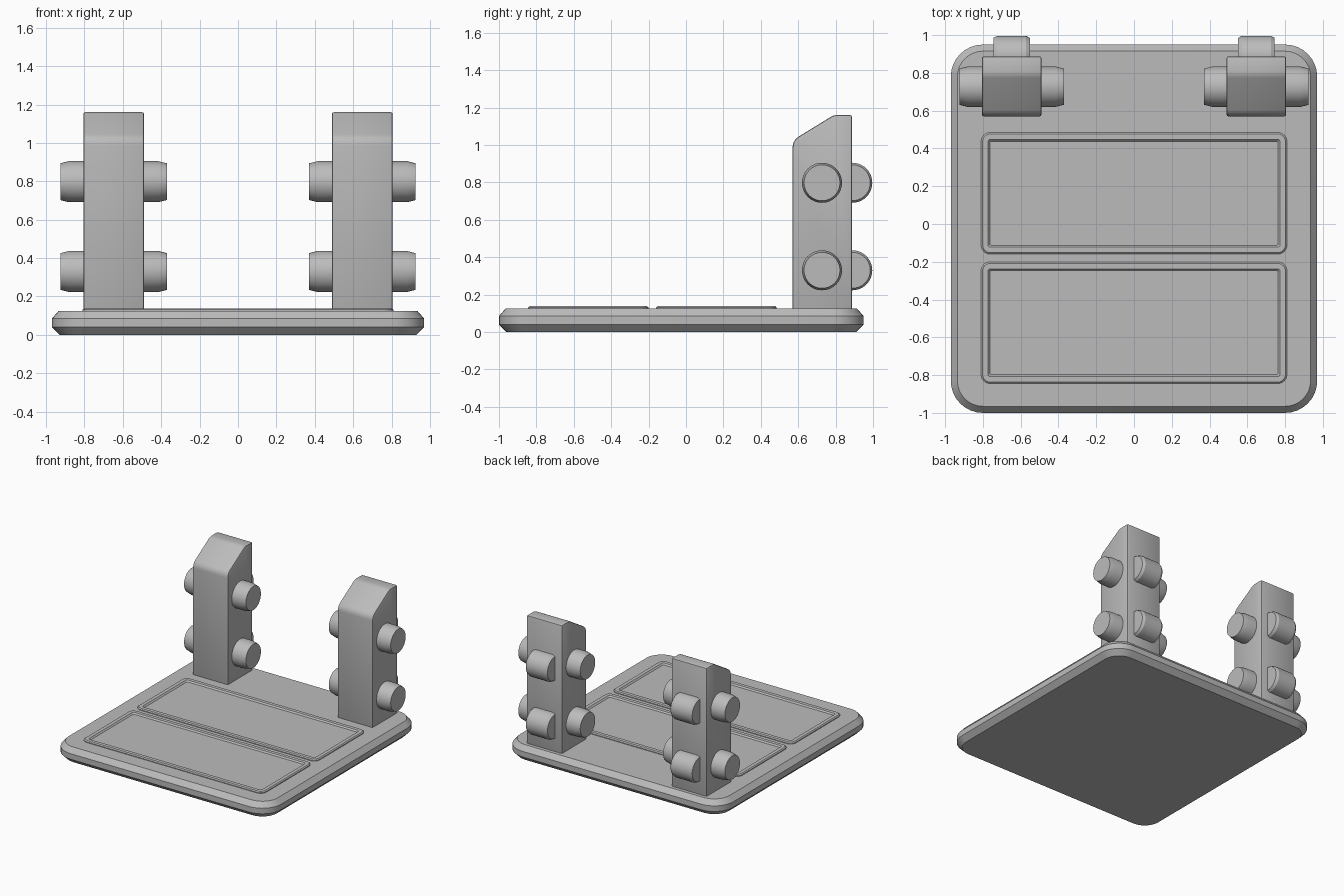
import bpy, bmesh, math
from mathutils import Vector

if "Cube" in bpy.data.objects:
    bpy.data.objects.remove(bpy.data.objects["Cube"], do_unlink=True)

grey = bpy.data.materials.new("plain_grey")
grey.use_nodes = True
grey.diffuse_color = (0.5, 0.5, 0.5, 1)
grey.node_tree.nodes["Principled BSDF"].inputs["Base Color"].default_value = (0.5, 0.5, 0.5, 1)


def finish(bm, name, angle=30, bevel=0):
    bmesh.ops.recalc_face_normals(bm, faces=bm.faces)
    mesh = bpy.data.meshes.new(name)
    bm.to_mesh(mesh)
    bm.free()
    mesh.materials.append(grey)
    ob = bpy.data.objects.new(name, mesh)
    bpy.context.collection.objects.link(ob)
    bpy.ops.object.select_all(action='DESELECT')
    ob.select_set(True)
    bpy.context.view_layer.objects.active = ob
    if bevel:
        mod = ob.modifiers.new("soft_edges", 'BEVEL')
        mod.width, mod.segments = bevel, 2
        mod.limit_method, mod.angle_limit = 'ANGLE', math.radians(40)
        bpy.ops.object.modifier_apply(modifier=mod.name)
    bpy.ops.object.shade_smooth_by_angle(angle=math.radians(angle))
    return ob


def loft(bm, rings):
    """Skin a stack of equal-sized point loops and cap both ends."""
    loops = [[bm.verts.new(p) for p in ring] for ring in rings]
    n = len(loops[0])
    for a, b in zip(loops, loops[1:]):
        for i in range(n):
            j = (i + 1) % n
            bm.faces.new((a[i], a[j], b[j], b[i]))
    bm.faces.new(loops[0][::-1])
    bm.faces.new(loops[-1])


def rounded_ring(hx, y0, y1, radius, inset, z, steps=8):
    r = max(radius - inset, 0.008)
    hx, y0, y1 = hx - inset, y0 + inset, y1 - inset
    corners = [(hx - r, y1 - r), (r - hx, y1 - r), (r - hx, y0 + r), (hx - r, y0 + r)]
    return [Vector((cx + r * math.cos(a), cy + r * math.sin(a), z))
            for k, (cx, cy) in enumerate(corners)
            for a in [math.pi / 2 * (k + s / steps) for s in range(steps + 1)]]


def slab(name, hx, y0, y1, radius, profile):
    bm = bmesh.new()
    loft(bm, [rounded_ring(hx, y0, y1, radius, i, z) for i, z in profile])
    return finish(bm, name)


def peg(name, cx, y, z, half, radius, taper, drop):
    """Cylinder along x with tapered ends."""
    bm = bmesh.new()
    angles = [math.tau * k / 40 for k in range(40)]
    stations = [(-half, radius - drop), (taper - half, radius),
                (half - taper, radius), (half, radius - drop)]
    loft(bm, [[(cx + x, y + r * math.cos(a), z + r * math.sin(a)) for a in angles]
              for x, r in stations])
    return finish(bm, name, 25)


def fillet(p, a, b, dist, steps=5):
    """Round corner p between neighbours a and b."""
    p, a, b = Vector(p), Vector(a), Vector(b)
    s, e = p + (a - p).normalized() * dist, p + (b - p).normalized() * dist
    return [s * (1 - t) ** 2 + p * 2 * t * (1 - t) + e * t * t
            for t in [k / steps for k in range(steps + 1)]]


# Base plate with chamfered rim
slab("base_plate", 0.97, -1.0, 0.95, 0.17,
     [(0.04, 0), (0, 0.04), (0, 0.085), (0.035, 0.125)])

# Raised floor panels with a recessed centre
for name, y0 in (("front_floor_panel", -0.845), ("rear_floor_panel", -0.16)):
    slab(name, 0.81, y0, y0 + 0.645, 0.05,
         [(0, 0.12), (0, 0.131), (0.008, 0.138), (0.037, 0.138), (0.047, 0.127)])

# Slanted posts with side and back pegs
for side, s in (("left", 1), ("right", -1)):
    cx = s * 0.648
    base_f, shoulder, peak, base_b, top_b = (0.57, 0.11), (0.57, 1.025), (0.79, 1.16), (0.887, 0.11), (0.887, 1.16)
    outline = [Vector(base_f)] + fillet(shoulder, base_f, peak, 0.04) \
        + fillet(peak, shoulder, top_b, 0.02) + [Vector(top_b), Vector(base_b)]
    bm = bmesh.new()
    loft(bm, [[(cx + x, p.x, p.y) for p in outline] for x in (-0.158, 0.158)])
    finish(bm, side + "_post", 35, 0.01)
    for level, z in (("lower", 0.33), ("upper", 0.798)):
        peg(f"{side}_{level}_side_peg", cx, 0.727, z, 0.277, 0.107, 0.045, 0.011)
        peg(f"{side}_{level}_back_peg", cx, 0.889, z, 0.097, 0.107, 0.02, 0.011)
